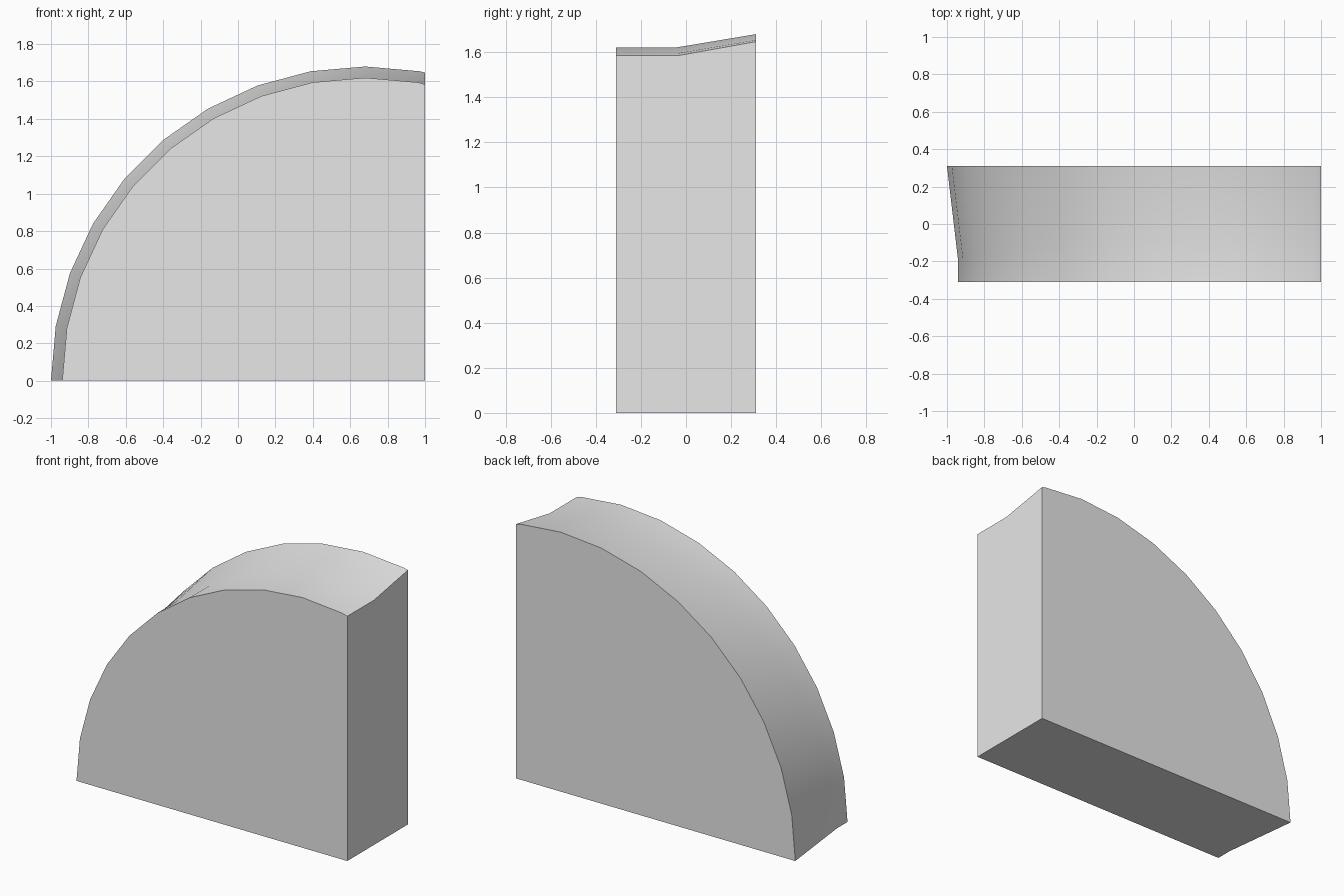
import bpy
import bmesh
from math import sin, cos, tan, radians

cube = bpy.data.objects.get("Cube")
if cube:
    bpy.data.objects.remove(cube, do_unlink=True)

CENTER_X = 0.68      # axis of the arc
HALF_DEPTH = 0.31
FRONT_R, BACK_R = 1.62, 1.68
STEP = 10            # degrees per facet
FULL_STEPS = 10      # whole facets before the flat right end


def arc_point(radius, i):
    """Point on the faceted arc; the last one is trimmed at x = 1."""
    if i <= FULL_STEPS:
        a = radians(i * STEP)
        return CENTER_X - radius * cos(a), radius * sin(a)
    x, z = arc_point(radius, FULL_STEPS)
    return 1.0, z - (1.0 - x) * tan(radians(15))


def crease_y(i):
    """The flare starts further back towards the top."""
    return -0.2 + 0.0165 * min(i, FULL_STEPS)


# Grey material
grey = bpy.data.materials.new("plain grey")
grey.use_nodes = True
color = (0.8, 0.8, 0.8, 1.0)
grey.diffuse_color = color
grey.node_tree.nodes["Principled BSDF"].inputs["Base Color"].default_value = color

# Three arcs: front edge, crease, flared back edge
bm = bmesh.new()
arcs = []
for radius, depth in ((FRONT_R, lambda i: -HALF_DEPTH),
                      (FRONT_R, crease_y),
                      (BACK_R, lambda i: HALF_DEPTH)):
    row = []
    for i in range(FULL_STEPS + 2):
        x, z = arc_point(radius, i)
        row.append(bm.verts.new((x, depth(i), z)))
    arcs.append(row)
front, crease, back = arcs
front_corner = bm.verts.new((1, -HALF_DEPTH, 0))
back_corner = bm.verts.new((1, HALF_DEPTH, 0))

# Curved rim
for a, b in zip(arcs, arcs[1:]):
    for i in range(FULL_STEPS + 1):
        bm.faces.new((a[i], a[i + 1], b[i + 1], b[i]))

# Flat front, back, bottom and right end
bm.faces.new(front + [front_corner])
bm.faces.new(back + [back_corner])
bm.faces.new((front[0], crease[0], back[0], back_corner, front_corner))
bm.faces.new((front[-1], crease[-1], back[-1], back_corner, front_corner))
bmesh.ops.recalc_face_normals(bm, faces=bm.faces[:])

mesh = bpy.data.meshes.new("curved_block")
bm.to_mesh(mesh)
bm.free()
mesh.materials.append(grey)
block = bpy.data.objects.new("curved_block", mesh)
bpy.context.collection.objects.link(block)

# Smooth rim with sharp borders
bpy.ops.object.select_all(action='DESELECT')
block.select_set(True)
bpy.context.view_layer.objects.active = block
bpy.ops.object.shade_smooth_by_angle(angle=radians(30))
